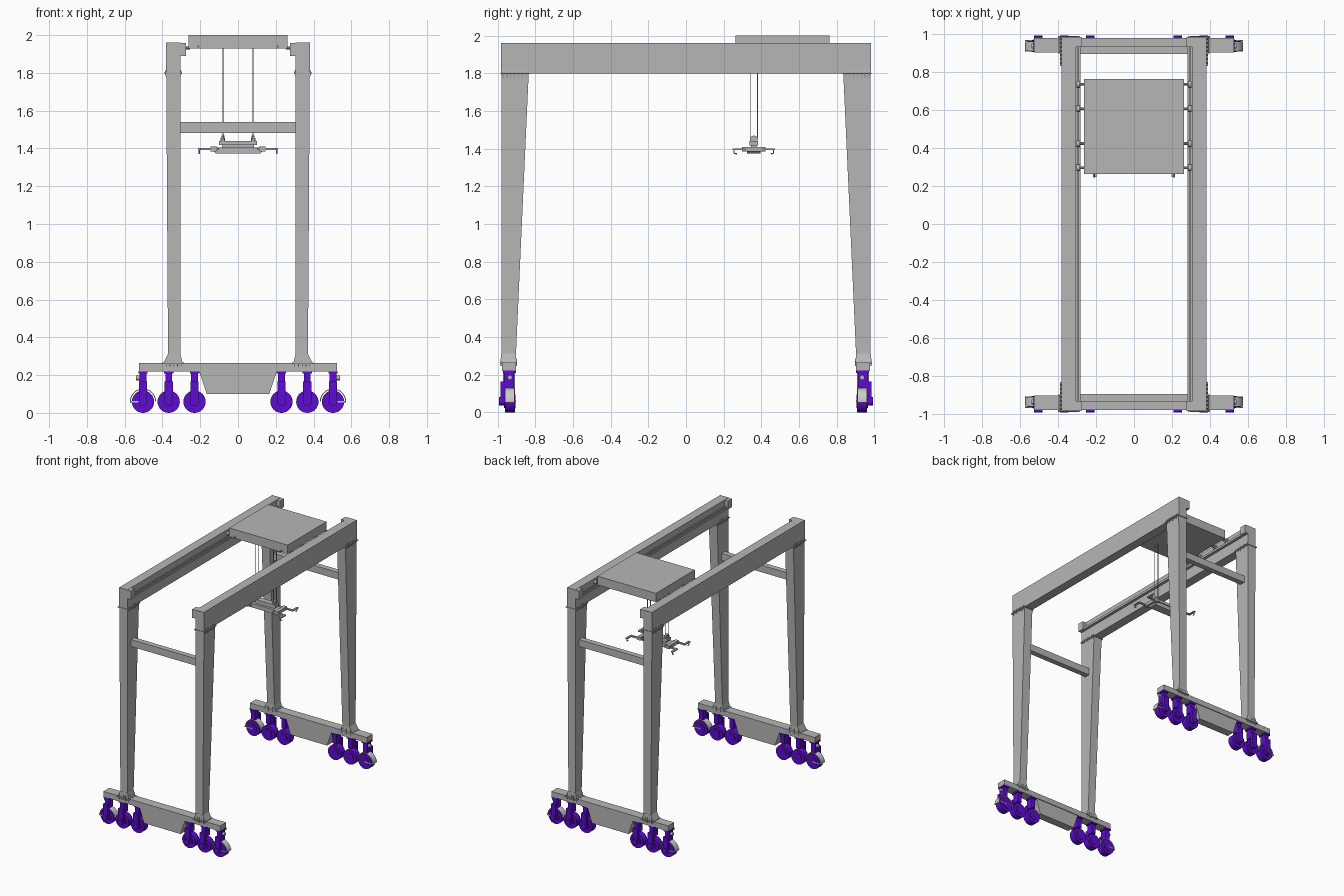
import bpy, bmesh, math
from mathutils import Vector

cube = bpy.data.objects.get("Cube")
if cube:
    bpy.data.objects.remove(cube, do_unlink=True)


def material(name, color):
    m = bpy.data.materials.new(name)
    m.use_nodes = True
    m.diffuse_color = (*color, 1)
    m.node_tree.nodes["Principled BSDF"].inputs["Base Color"].default_value = (*color, 1)
    return m


GREY = material("steel grey", (0.47, 0.47, 0.47))
LIGHT = material("light grey", (0.6, 0.6, 0.6))
PURPLE = material("purple", (0.11, 0.004, 0.62))


class Part:
    """Collects simple solids into one named mesh object."""

    def __init__(self, name, mat=GREY):
        self.name, self.mat, self.bm = name, mat, bmesh.new()

    def loft(self, a, b):
        # closed solid between two matching outlines
        va, vb = ([self.bm.verts.new(p) for p in o] for o in (a, b))
        self.bm.faces.new(va)
        self.bm.faces.new(vb[::-1])
        for i in range(len(va)):
            j = (i + 1) % len(va)
            self.bm.faces.new((va[i], vb[i], vb[j], va[j]))

    def taper(self, lo, z0, hi, z1):
        # rectangles given as x0, x1, y0, y1
        def rect(r, z):
            x0, x1, y0, y1 = r
            return [(x0, y0, z), (x1, y0, z), (x1, y1, z), (x0, y1, z)]
        self.loft(rect(lo, z0), rect(hi, z1))

    def box(self, x0, x1, y0, y1, z0, z1):
        self.taper((x0, x1, y0, y1), z0, (x0, x1, y0, y1), z1)

    def prism_y(self, outline, y0, y1):
        self.loft([(x, y0, z) for x, z in outline], [(x, y1, z) for x, z in outline])

    def rod(self, a, b, r, sides=8):
        a, b = Vector(a), Vector(b)
        q = (b - a).to_track_quat('Z', 'Y')
        ring = [q @ Vector((r * math.cos(t), r * math.sin(t), 0))
                for t in (math.tau * i / sides for i in range(sides))]
        self.loft([a + v for v in ring], [b + v for v in ring])

    def finish(self, sx=1, sy=1, smooth=False):
        # sx, sy of -1 place the part on the opposite side
        for v in self.bm.verts:
            v.co.x *= sx
            v.co.y *= sy
        bmesh.ops.recalc_face_normals(self.bm, faces=self.bm.faces)
        me = bpy.data.meshes.new(self.name)
        self.bm.to_mesh(me)
        self.bm.free()
        me.materials.append(self.mat)
        ob = bpy.data.objects.new(self.name, me)
        bpy.context.collection.objects.link(ob)
        if smooth:
            bpy.ops.object.select_all(action='DESELECT')
            ob.select_set(True)
            bpy.context.view_layer.objects.active = ob
            bpy.ops.object.shade_smooth_by_angle(angle=math.radians(35))


def arc(cx, cz, r, a0, a1, n):
    return [(cx + r * math.cos(math.radians(a0 + (a1 - a0) * i / n)),
             cz + r * math.sin(math.radians(a0 + (a1 - a0) * i / n))) for i in range(n + 1)]


# Everything below is built on the +x, -y corner and then mirrored
def build_leg(sx, sy, tag):
    p = Part("leg_" + tag)
    p.taper((0.305, 0.37, -0.98, -0.905), 0.26, (0.305, 0.38, -0.98, -0.835), 1.8)
    p.finish(sx, sy)

    # flange and ribs under the girder
    p = Part("leg_top_flange_" + tag)
    p.box(0.297, 0.39, -0.986, -0.83, 1.796, 1.803)
    for i in range(7):
        y = -0.972 + i * 0.021
        for x, tip in ((0.378, 0.389), (0.307, 0.298)):
            p.prism_y([(x, 1.772), (tip, 1.797), (tip, 1.803), (x, 1.826)], y - 0.002, y + 0.002)
    p.finish(sx, sy)

    # flared foot with ribs
    p = Part("leg_foot_" + tag)
    p.taper((0.293, 0.395, -0.983, -0.9), 0.262, (0.305, 0.37, -0.981, -0.904), 0.312)
    p.box(0.285, 0.4, -0.988, -0.896, 0.258, 0.266)
    for i in range(5):
        x = 0.3 + i * 0.02
        p.box(x - 0.002, x + 0.002, -0.986, -0.898, 0.245, 0.285)
    p.finish(sx, sy)


def build_bogie(sx, sy, tag):
    for n, x in enumerate((0.23, 0.367, 0.503), 1):
        label = f"{tag}_{n}"
        # wheel with a raised hub
        p = Part("wheel_" + label, PURPLE)
        p.rod((x, -0.961, 0.059), (x, -0.909, 0.059), 0.059, 32)
        p.rod((x, -0.966, 0.059), (x, -0.904, 0.059), 0.035, 24)
        p.finish(sx, sy, True)
        # swivel stem and one-sided fork arm
        p = Part("fork_" + label, PURPLE)
        p.box(x - 0.025, x + 0.025, -0.972, -0.903, 0.208, 0.222)
        p.box(x - 0.018, x + 0.018, -0.965, -0.912, 0.13, 0.21)
        p.box(x - 0.022, x + 0.022, -0.985, -0.962, 0.05, 0.165)
        p.rod((x, -0.992, 0.059), (x, -0.962, 0.059), 0.023, 16)
        p.finish(sx, sy)
    # curved guard and buffer at the end wheel
    p = Part("wheel_guard_" + tag, LIGHT)
    outer = arc(0.503, 0.059, 0.07, -5, 180, 20)
    inner = arc(0.503, 0.059, 0.065, 180, -5, 20)
    p.prism_y(outer + inner, -0.96, -0.91)
    p.box(0.503, 0.572, -0.967, -0.963, 0.056, 0.063)
    p.box(0.503, 0.572, -0.907, -0.903, 0.056, 0.063)
    p.finish(sx, sy)
    p = Part("drive_motor_" + tag)
    p.rod((0.5, -0.935, 0.185), (0.54, -0.935, 0.185), 0.013, 12)
    p.finish(sx, sy)


for sx, side in ((1, "left"), (-1, "right")):
    for sy, end in ((1, "front"), (-1, "back")):
        build_leg(sx, sy, f"{end}_{side}")
        build_bogie(sx, sy, f"{end}_{side}")
        p = Part(f"girder_end_stop_{end}_{side}")
        p.box(0.275, 0.305, -0.983, -0.93, 1.89, 1.958)
        p.finish(sx, sy)
    # long girder with its inner rail ledge
    p = Part("girder_" + side)
    p.box(0.305, 0.38, -0.982, 0.982, 1.8, 1.96)
    p.finish(sx)
    p = Part("trolley_rail_" + side)
    p.box(0.282, 0.305, -0.93, 0.93, 1.89, 1.905)
    p.box(0.288, 0.298, -0.93, 0.93, 1.905, 1.914)
    p.finish(sx)

# Sill beams and cross braces at both ends
for sy, end in ((1, "front"), (-1, "back")):
    p = Part("sill_beam_" + end)
    p.box(-0.525, 0.525, -0.978, -0.902, 0.22, 0.264)
    p.prism_y([(-0.205, 0.22), (0.205, 0.22), (0.165, 0.1), (-0.165, 0.1)], -0.972, -0.908)
    p.finish(1, sy)
    p = Part("cross_brace_" + end)
    p.box(-0.306, 0.306, -0.937, -0.893, 1.483, 1.54)
    p.finish(1, sy)

# Trolley with axles and rail wheels
p = Part("trolley")
p.box(-0.263, 0.262, 0.262, 0.762, 1.928, 2.0)
for s in (-1, 1):
    p.rod((s * 0.21, 0.245, 1.94), (s * 0.21, 0.27, 1.94), 0.006)
p.finish()
p = Part("trolley_wheels")
for s in (-1, 1):
    for y in (0.295, 0.423, 0.605, 0.735):
        p.rod((s * 0.255, y, 1.932), (s * 0.3, y, 1.932), 0.007)
        p.rod((s * 0.284, y, 1.932), (s * 0.301, y, 1.932), 0.017, 16)
p.finish()

# Hoist ropes and sheaves
p = Part("hoist_ropes")
for x in (-0.08, 0.08):
    for y in (0.341, 0.379):
        p.rod((x, y, 1.45), (x, y, 1.93), 0.0028, 6)
p.finish()
p = Part("sheaves")
for x in (-0.08, 0.08):
    p.rod((x - 0.008, 0.36, 1.448), (x + 0.008, 0.36, 1.448), 0.021, 20)
    p.box(x - 0.012, x + 0.012, 0.35, 0.37, 1.425, 1.455)
p.finish()

# Lifting spreader
p = Part("spreader_body")
p.prism_y([(-0.13, 1.405), (0.13, 1.405), (0.13, 1.385), (0.118, 1.373),
           (-0.118, 1.373), (-0.13, 1.385)], 0.325, 0.395)
p.box(-0.1, 0.1, 0.337, 0.383, 1.418, 1.44)
p.box(-0.085, 0.085, 0.345, 0.375, 1.4, 1.42)
p.finish()
p = Part("spreader_arms")
for s in (-1, 1):
    for t in (-1, 1):
        y = 0.36 + t * 0.052
        p.box(*sorted((s * 0.1, s * 0.21)), y - 0.007, y + 0.007, 1.391, 1.402)
        p.box(*sorted((s * 0.115, s * 0.145)), *sorted((0.36, y + t * 0.01)), 1.385, 1.41)
        p.box(*sorted((s * 0.196, s * 0.212)), *sorted((y, 0.36 + t * 0.112)), 1.393, 1.402)
        # hook at the arm tip
        tip = (s * 0.205, 0.36 + t * 0.105, 1.395)
        low = (s * 0.205, 0.36 + t * 0.105, 1.375)
        p.rod(tip, low, 0.004, 6)
        p.rod(low, (s * 0.205, 0.36 + t * 0.09, 1.373), 0.004, 6)
p.finish()
